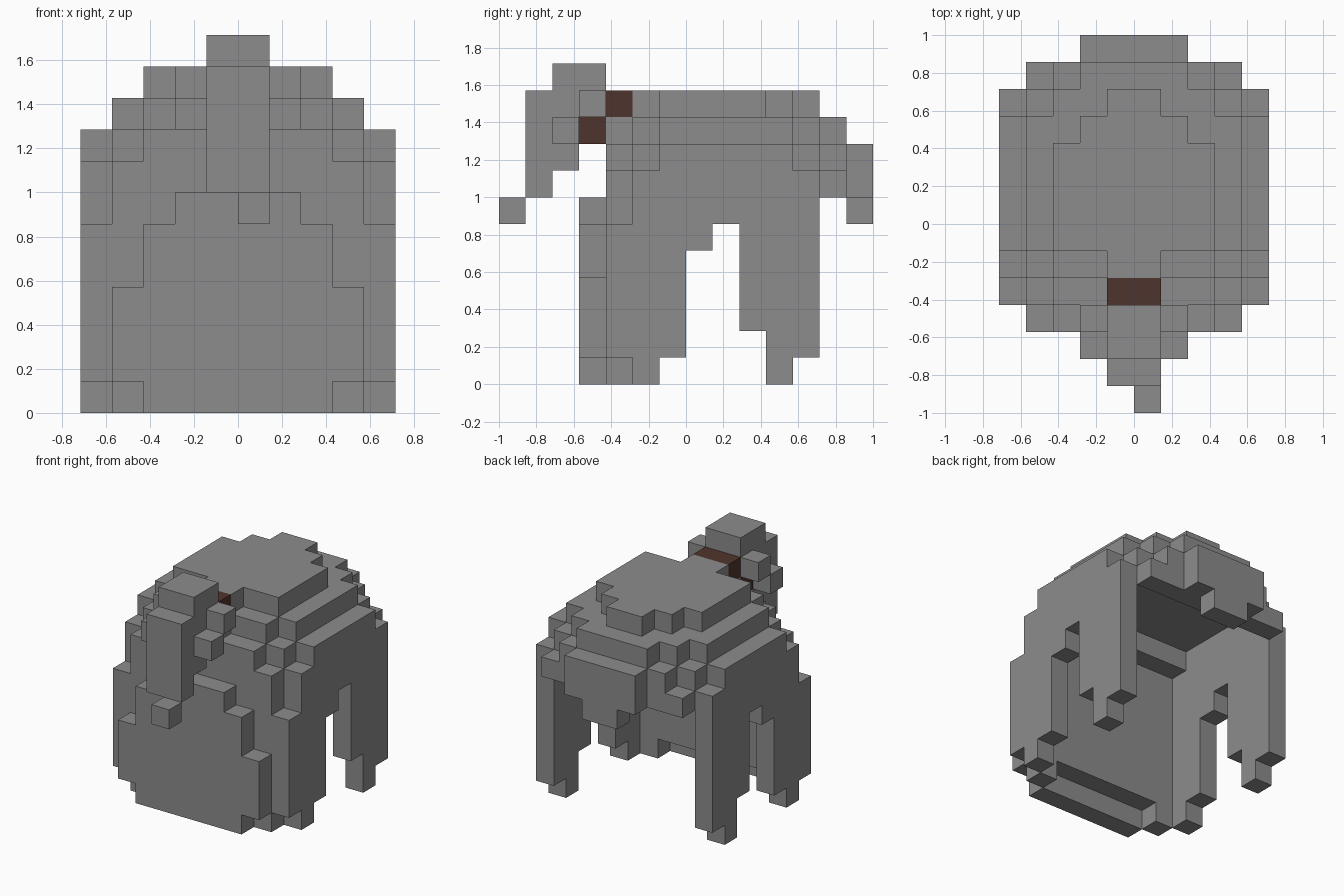
import bpy
import bmesh
from mathutils import Vector

U = 1 / 7  # edge length of one block

if "Cube" in bpy.data.objects:
    bpy.data.objects.remove(bpy.data.objects["Cube"], do_unlink=True)


def material(name, rgb):
    mat = bpy.data.materials.new(name)
    mat.use_nodes = True
    colour = (*rgb, 1)
    mat.diffuse_color = colour
    mat.node_tree.nodes["Principled BSDF"].inputs["Base Color"].default_value = colour
    return mat


GREY = material("hair_grey", (0.263, 0.263, 0.263))
BROWN = material("tie_brown", (0.078, 0.034, 0.026))

parts = {}     # part name -> set of block cells
occupied = set()


def box(part, xs, ys, zs, mirror=True):
    """Fill a range of blocks, mirrored across x by default."""
    for x in range(*xs):
        for y in range(*ys):
            for z in range(*zs):
                for cell in {(x, y, z), (-1 - x if mirror else x, y, z)}:
                    if cell not in occupied:
                        occupied.add(cell)
                        parts.setdefault(part, set()).add(cell)


# Domed cap: stepped layers, with a stepped crown
box("hair_cap", (0, 3), (-1, 3), (9, 11))
box("hair_cap", (0, 2), (3, 4), (9, 11))
box("hair_cap", (0, 1), (4, 5), (9, 11))
box("hair_cap", (0, 4), (-1, 4), (9, 10))
box("hair_cap", (0, 3), (4, 5), (8, 10))
box("hair_cap", (3, 4), (4, 5), (8, 9))
box("hair_cap", (0, 1), (-2, -1), (8, 11))
box("hair_cap", (0, 3), (-2, -1), (8, 10))
box("hair_cap", (3, 4), (-2, -1), (8, 9))

# Fringe over the open side
box("fringe", (0, 2), (5, 6), (7, 10))
box("fringe", (2, 3), (5, 6), (7, 9))
box("fringe", (3, 4), (5, 6), (7, 8))
box("fringe", (0, 2), (6, 7), (7, 9))
box("fringe", (0, 1), (6, 7), (6, 7))

# Side locks: (bottom, top) of each column from front to back
columns = [(1, 6), (0, 8), (1, 9), (5, 9), (6, 9), (2, 9), (0, 9), (1, 8)]
for y, span in enumerate(columns, -3):
    box("side_locks", (4, 5), (y, y + 1), span)

# Long hair wall with a raised outer layer
box("long_hair", (0, 3), (-3, -2), (1, 9))
box("long_hair", (0, 1), (-3, -2), (9, 10))
box("long_hair", (3, 4), (-3, -2), (0, 8))
box("long_hair", (0, 2), (-4, -3), (0, 7))
box("long_hair", (2, 3), (-4, -3), (0, 6))
box("long_hair", (3, 4), (-4, -3), (1, 4))

# Ponytail with a loose tip
box("ponytail", (0, 1), (-5, -3), (11, 12))
box("ponytail", (0, 1), (-4, -3), (10, 11))
box("ponytail", (0, 1), (-5, -4), (8, 11))
box("ponytail", (0, 1), (-6, -5), (7, 11))
box("ponytail", (0, 1), (-7, -6), (6, 7), mirror=False)

# Tufts beside the ponytail
box("ponytail_tufts", (1, 2), (-4, -3), (10, 11))
box("ponytail_tufts", (1, 2), (-5, -4), (9, 10))

# Hair tie
box("hair_tie", (0, 1), (-3, -2), (10, 11))
box("hair_tie", (0, 1), (-4, -3), (9, 10))


def skin(name, cells, mat):
    """Make the outer skin of a group of blocks as one flat-shaded mesh."""
    bm = bmesh.new()
    for cell in sorted(cells):
        centre = Vector(cell) + Vector((0.5, 0.5, 0.5))
        for axis in range(3):
            for sign in (-1, 1):
                normal = Vector((0, 0, 0))
                normal[axis] = sign
                if tuple(int(c + n) for c, n in zip(cell, normal)) in occupied:
                    continue
                a = Vector((0, 0, 0))
                a[(axis + 1) % 3] = 0.5
                b = normal.cross(a)
                mid = centre + normal / 2
                ring = (mid - a - b, mid + a - b, mid + a + b, mid - a + b)
                bm.faces.new([bm.verts.new(p * U) for p in ring])
    bmesh.ops.remove_doubles(bm, verts=bm.verts, dist=0.001)
    bmesh.ops.dissolve_limit(bm, angle_limit=0.01, verts=bm.verts, edges=bm.edges)
    mesh = bpy.data.meshes.new(name)
    bm.to_mesh(mesh)
    bm.free()
    mesh.materials.append(mat)
    bpy.context.collection.objects.link(bpy.data.objects.new(name, mesh))


for name, cells in parts.items():
    skin(name, cells, BROWN if name == "hair_tie" else GREY)
